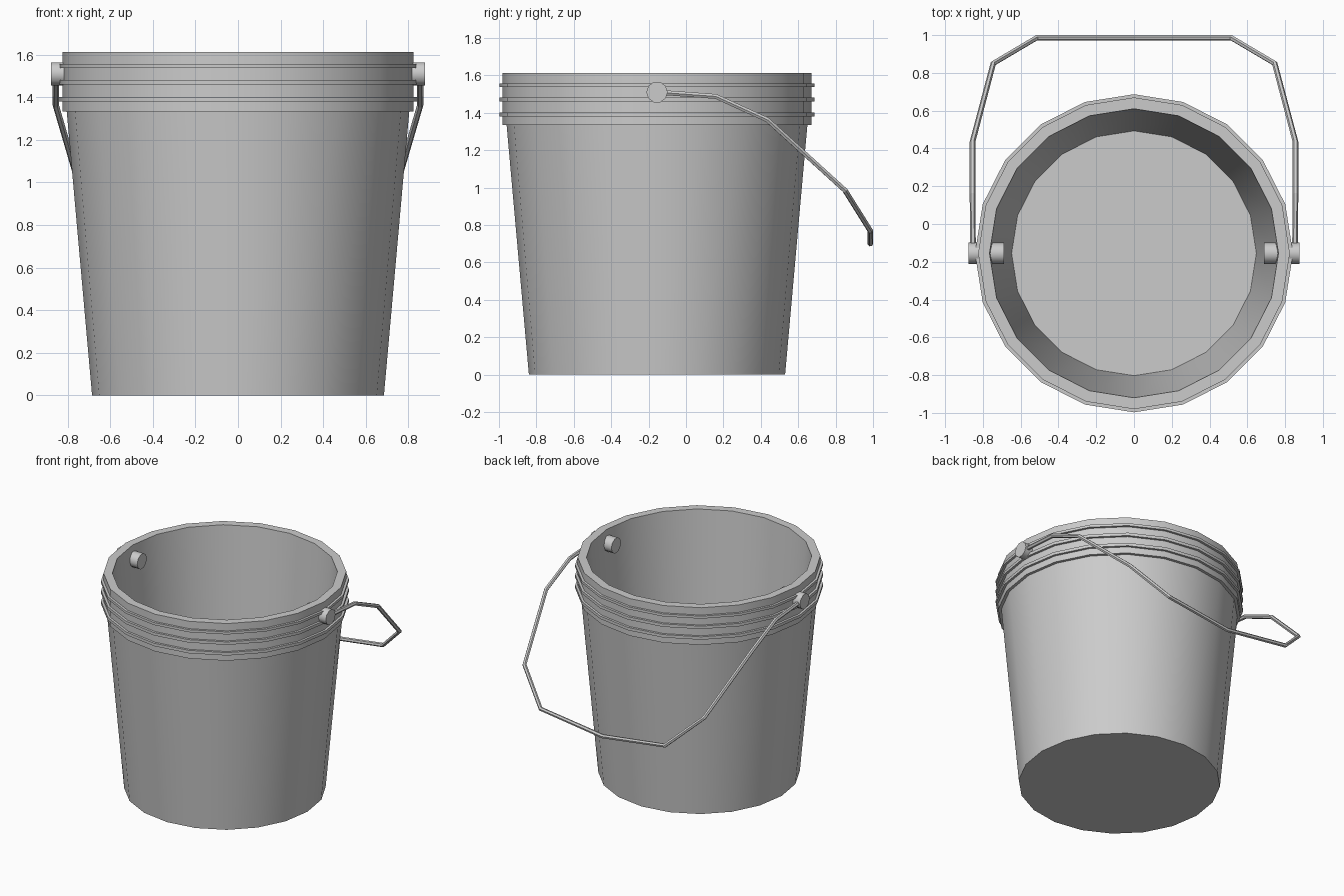
import bpy, bmesh
from math import cos, sin, pi, radians

if "Cube" in bpy.data.objects:
    bpy.data.objects.remove(bpy.data.objects["Cube"])

CY = -0.155      # bucket centre in y
SIDES = 20


def finish(bm, name, angle):
    bmesh.ops.recalc_face_normals(bm, faces=bm.faces)
    mesh = bpy.data.meshes.new(name)
    bm.to_mesh(mesh)
    bm.free()
    obj = bpy.data.objects.new(name, mesh)
    bpy.context.collection.objects.link(obj)
    bpy.ops.object.select_all(action='DESELECT')
    obj.select_set(True)
    bpy.context.view_layer.objects.active = obj
    bpy.ops.object.shade_smooth_by_angle(angle=radians(angle))
    return obj


def lathe(name, profile, n):
    """Spin an (r, z) profile around the bucket axis and cap both ends."""
    bm = bmesh.new()
    rings = [[bm.verts.new((r * cos(2 * pi * i / n), CY + r * sin(2 * pi * i / n), z))
              for i in range(n)] for r, z in profile]
    for a, b in zip(rings, rings[1:]):
        for i in range(n):
            j = (i + 1) % n
            bm.faces.new((a[i], a[j], b[j], b[i]))
    bm.faces.new(rings[0])
    bm.faces.new(rings[-1])
    return finish(bm, name, 40)


# Bucket: tapered wall, collar with three ridges, thick rim, inner wall and floor
R, RIDGE = 0.825, 0.842
profile = [(0.685, 0), (0.804, 1.333), (R, 1.333)]
for lo, hi in ((1.38, 1.402), (1.46, 1.482), (1.538, 1.557)):
    profile += [(R, lo), (RIDGE, lo), (RIDGE, hi), (R, hi)]
profile += [(R, 1.612), (0.765, 1.612), (0.648, 0.04)]
lathe("bucket", profile, SIDES)

# Pegs: short cylinders passing through the wall on each side
for side, label in ((-1, "left"), (1, "right")):
    bm = bmesh.new()
    ends = [[bm.verts.new((side * x, CY + 0.057 * cos(2 * pi * i / 10),
                           1.51 + 0.057 * sin(2 * pi * i / 10))) for i in range(10)]
            for x in (0.688, 0.877)]
    for i in range(10):
        j = (i + 1) % 10
        bm.faces.new((ends[0][i], ends[0][j], ends[1][j], ends[1][i]))
    for ring in ends:
        bm.faces.new(ring)
    finish(bm, label + "_peg", 40)

# Handle: bent wire hanging at the back, mirrored about x = 0
half = [(0.852, CY, 1.51), (0.855, 0.16, 1.487), (0.855, 0.435, 1.362),
        (0.745, 0.85, 0.985), (0.515, 0.986, 0.768)]
path = half + [(0, 0.986, 0.70)] + [(-x, y, z) for x, y, z in reversed(half)]
curve = bpy.data.curves.new("handle", 'CURVE')
curve.dimensions = '3D'
curve.bevel_depth = 0.015
curve.bevel_resolution = 1
curve.use_fill_caps = True
spline = curve.splines.new('POLY')
spline.points.add(len(path) - 1)
for point, co in zip(spline.points, path):
    point.co = (*co, 1)
spline.use_smooth = False
handle = bpy.data.objects.new("handle", curve)
bpy.context.collection.objects.link(handle)
